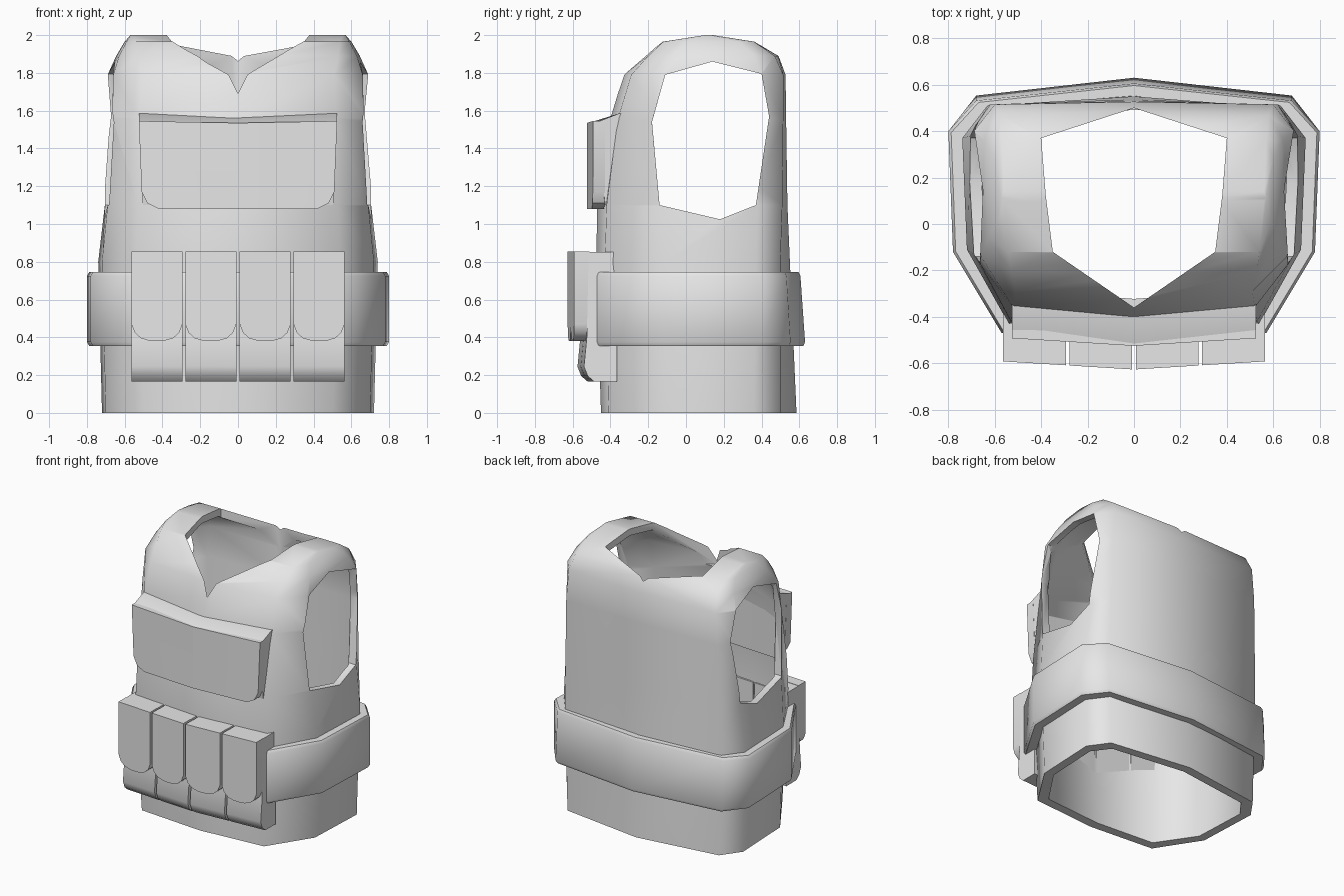
import bpy, bmesh, math

cube = bpy.data.objects.get("Cube")
if cube:
    bpy.data.objects.remove(cube, do_unlink=True)

grey = bpy.data.materials.new("light_grey")
grey.use_nodes = True
grey.diffuse_color = (0.8, 0.8, 0.8, 1)
grey.node_tree.nodes["Principled BSDF"].inputs["Base Color"].default_value = (0.8, 0.8, 0.8, 1)


def finish(name, bm, angle=None):
    """Turn a bmesh into a coloured, optionally smooth-shaded object."""
    bmesh.ops.recalc_face_normals(bm, faces=bm.faces)
    me = bpy.data.meshes.new(name)
    bm.to_mesh(me)
    bm.free()
    me.materials.append(grey)
    ob = bpy.data.objects.new(name, me)
    bpy.context.collection.objects.link(ob)
    if angle:
        smooth(ob, angle)
    return ob


def activate(ob):
    bpy.ops.object.select_all(action='DESELECT')
    ob.select_set(True)
    bpy.context.view_layer.objects.active = ob


def smooth(ob, angle):
    activate(ob)
    bpy.ops.object.shade_smooth_by_angle(angle=math.radians(angle))


def loft(rings, closed=False):
    """Skin a list of equal rings; cap the ends or join last to first."""
    bm = bmesh.new()
    vs = [[bm.verts.new(p) for p in r] for r in rings]
    n = len(vs[0])
    pairs = list(zip(vs, vs[1:])) + ([(vs[-1], vs[0])] if closed else [])
    for a, b in pairs:
        for i in range(n):
            j = (i + 1) % n
            bm.faces.new((a[i], a[j], b[j], b[i]))
    if not closed:
        bm.faces.new(vs[0])
        bm.faces.new(vs[-1])
    return bm


def mirrored(half):
    """Complete a half outline whose first and last points are on x = 0."""
    return half + [(-x, y) for x, y in reversed(half[1:-1])]


def prism(outline, axis, lo, hi):
    """Extrude a 2D outline along x, y or z."""
    place = {'x': lambda p, d: (d, p[0], p[1]),
             'y': lambda p, d: (p[0], d, p[1]),
             'z': lambda p, d: (p[0], p[1], d)}[axis]
    return loft([[place(p, d) for p in outline] for d in (lo, hi)])


def follow_front(bm, slope=0.062):
    """Shear a part back to follow the shallow ridge of the chest."""
    for v in bm.verts:
        v.co.y += slope * abs(v.co.x)


# Vest shell: height, front y, front corner, front side, back side, back corner, back y
sections = [
    (0.00, -.45, (.50, -.41), (.70, -.10), (.72, .36), (.62, .50), .585),
    (0.80, -.475, (.54, -.43), (.72, -.11), (.74, .37), (.64, .50), .55),
    (1.10, -.47, (.53, -.42), (.69, -.13), (.705, .38), (.63, .51), .537),
    (1.56, -.40, (.52, -.36), (.665, -.17), (.70, .40), (.62, .515), .53),
    (1.79, -.33, (.51, -.29), (.66, -.14), (.69, .40), (.60, .515), .527),
    (1.89, -.22, (.53, -.20), (.63, -.06), (.645, .36), (.58, .47), .49),
    (1.965, -.13, (.54, -.12), (.59, .00), (.60, .28), (.57, .36), .37),
    (2.00, .10, (.56, .10), (.57, .11), (.57, .13), (.56, .14), .14),
]
outer, inner = [], []
for z, front, b, c, d, e, back in sections:
    ring = mirrored([(0, front), b, c, d, e, (0, back)])
    k = z / 2
    sx, sy = .91 + .04 * k, .87 + .06 * k      # wall thins towards the shoulders
    outer.append([(x, y, z) for x, y in ring])
    inner.append([(x * sx, .07 + (y - .07) * sy, z * .975) for x, y in ring])
vest = finish("vest_shell", loft(inner[::-1] + outer))

# Arm and neck openings
arm = [(.14, 1.86), (.40, 1.795), (.44, 1.57), (.37, 1.10),
       (.18, 1.025), (-.14, 1.10), (-.18, 1.54), (-.11, 1.79)]
neck = mirrored([(0, -.36), (.35, -.12), (.38, .12), (.40, .37), (0, .50)])
for name, bm in (("arm_cutter", prism(arm, 'x', -1, 1)),
                 ("neck_cutter", prism(neck, 'z', 1.66, 2.3))):
    cutter = finish(name, bm)
    cutter.hide_render = True
    mod = vest.modifiers.new(name, 'BOOLEAN')
    mod.operation = 'DIFFERENCE'
    mod.solver = 'EXACT'
    mod.object = cutter
    activate(vest)
    bpy.ops.object.modifier_apply(modifier=name)
    bpy.data.objects.remove(cutter, do_unlink=True)
smooth(vest, 55)

# Waist belt, flaring slightly at the lower back
belt = mirrored([(0, -.50), (.57, -.47), (.78, -.12), (.80, .40), (.68, .54), (0, .615)])
rings = []
for z, s in ((.355, .90), (.355, .985), (.375, 1), (.725, 1), (.745, .985), (.745, .90)):
    flare = 1.025 if z < .5 else .985
    rings.append([(x * s, y * s * (flare if y > .5 else 1), z) for x, y in belt])
finish("waist_belt", loft(rings, closed=True), 55)

# Chest pouch body and its flap
bm = prism([(-.46, 1.10), (-.515, 1.535), (-.385, 1.565), (-.36, 1.565), (-.38, 1.10)],
           'x', -.525, .525)
bmesh.ops.bisect_plane(bm, geom=bm.verts[:] + bm.edges[:] + bm.faces[:],
                       plane_co=(0, 0, 0), plane_no=(1, 0, 0))
follow_front(bm)
for v in bm.verts:                              # lower end narrows, upper back rises outwards
    if v.co.z < 1.2:
        v.co.x *= .96
    elif v.co.z > 1.55:
        v.co.z += .04 * abs(v.co.x)
finish("chest_pouch", bm, 30)

flap = [(0, 1.535), (.525, 1.545), (.51, 1.17), (.48, 1.11), (.42, 1.08), (0, 1.08)]
bm = prism(mirrored(flap), 'y', -.525, -.46)
bmesh.ops.bisect_plane(bm, geom=bm.verts[:] + bm.edges[:] + bm.faces[:],
                       plane_co=(0, 0, 0), plane_no=(1, 0, 0))
follow_front(bm)
finish("chest_pouch_flap", bm, 30)

# Row of four magazine pouches with rounded flaps
pouch_side = [(-.40, .165), (-.52, .165), (-.555, .195), (-.575, .245),
              (-.56, .40), (-.55, .853), (-.40, .853)]
flap = [(0, .855), (.135, .855), (.135, .47), (.118, .425), (.085, .395), (.04, .382), (0, .38)]
for i, cx in enumerate((-.429, -.144, .144, .429), 1):
    bm = prism(pouch_side, 'x', cx - .135, cx + .135)
    follow_front(bm)
    finish(f"belt_pouch_{i}", bm, 40)
    bm = prism([(cx + x, z) for x, z in mirrored(flap)], 'y', -.627, -.545)
    follow_front(bm)
    finish(f"belt_pouch_flap_{i}", bm, 40)
